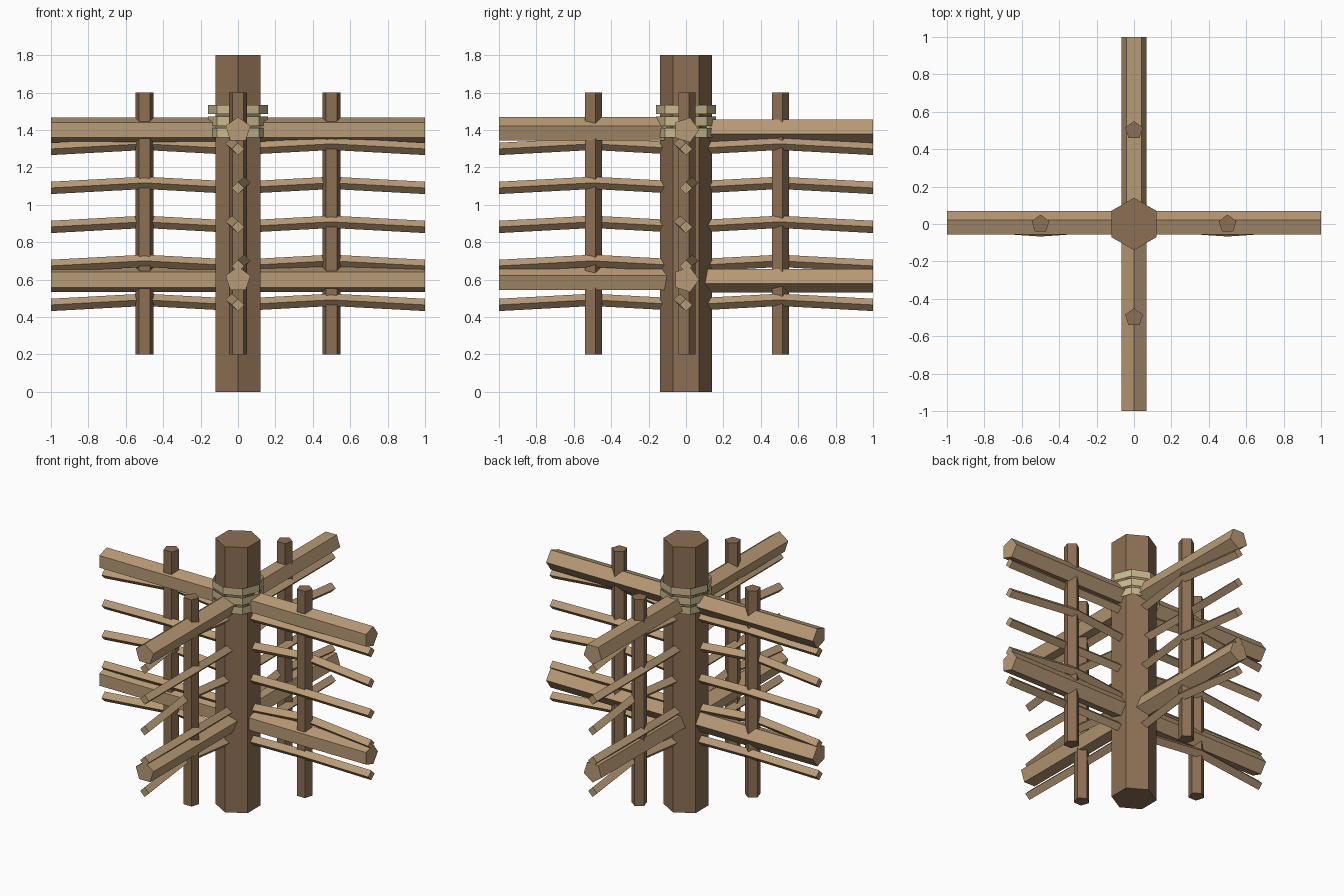
import bpy
import math
from mathutils import Vector

default_cube = bpy.data.objects.get("Cube")
if default_cube:
    bpy.data.objects.remove(default_cube, do_unlink=True)


def make_material(name, color):
    mat = bpy.data.materials.new(name)
    mat.use_nodes = True
    rgba = (*color, 1.0)
    mat.diffuse_color = rgba
    mat.node_tree.nodes["Principled BSDF"].inputs["Base Color"].default_value = rgba
    return mat


DARK_WOOD = make_material("dark wood", (0.265, 0.160, 0.088))
LIGHT_WOOD = make_material("light wood", (0.485, 0.328, 0.180))
ROPE = make_material("rope", (0.578, 0.495, 0.270))

X, Y, Z = Vector((1, 0, 0)), Vector((0, 1, 0)), Vector((0, 0, 1))


def beam(name, path, axis, apex, radius, sides, mat, caps=True):
    """Sweep a regular polygon along a path; one corner points to apex."""
    side = axis.cross(apex)
    verts, faces = [], []
    for p in path:
        for k in range(sides):
            a = math.tau * k / sides
            verts.append(p + radius * (math.cos(a) * apex + math.sin(a) * side))
    for s in range(len(path) - 1):
        for k in range(sides):
            n = (k + 1) % sides
            faces.append((s * sides + k, s * sides + n,
                          (s + 1) * sides + n, (s + 1) * sides + k))
    if caps:
        last = (len(path) - 1) * sides
        faces.append(tuple(reversed(range(sides))))
        faces.append(tuple(range(last, last + sides)))
    mesh = bpy.data.meshes.new(name)
    mesh.from_pydata(verts, [], faces)
    mesh.materials.append(mat)
    obj = bpy.data.objects.new(name, mesh)
    bpy.context.scene.collection.objects.link(obj)
    return obj


# Central hexagonal post
beam("post", [Z * 0, Z * 1.8], Z, Y, 0.14, 6, DARK_WOOD)

# Open rope bands tied around the post
for i in range(3):
    mid = 1.385 + 0.0625 * i
    beam(f"rope_band_{i + 1}", [Z * (mid - 0.025), Z * (mid + 0.025)],
         Z, X, 0.16, 8, ROPE, caps=False)

# Four fence arms: direction and the way the rail's corner points
arms = {
    "left": (X, Y),
    "right": (-X, Y),
    "front": (-Y, Z),
    "back": (Y, -Z),
}
for arm, (out, apex) in arms.items():
    # Thick rails
    for level, z in (("lower", 0.6), ("upper", 1.4)):
        beam(f"{arm}_{level}_rail", [Z * z, out + Z * z],
             out, apex, 0.07, 5, LIGHT_WOOD)

    # Upright stake
    beam(f"{arm}_stake", [out * 0.5 + Z * 0.2, out * 0.5 + Z * 1.6],
         Z, Y, 0.05, 5, DARK_WOOD)

    # Thin slats woven alternately past the stake
    sideways = out.cross(Z)
    for i in range(5):
        z = 0.465 + 0.2085 * i
        bow = 0.034 * (-1) ** i
        path = [Z * z,
                out * 0.5 + sideways * bow + Z * (z + 0.027),
                out + Z * z]
        beam(f"{arm}_slat_{i + 1}", path, out, Z, 0.033, 4, LIGHT_WOOD)
